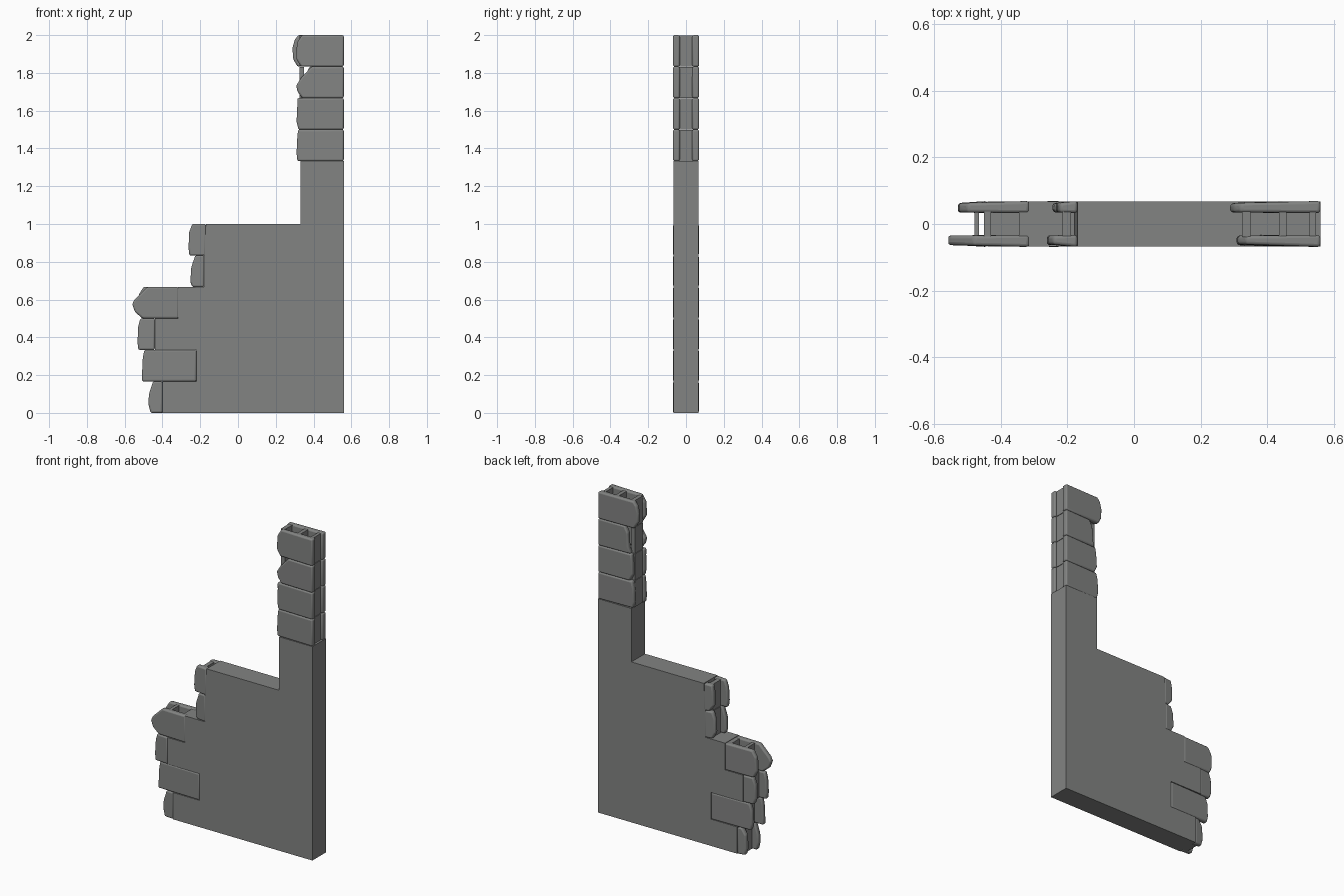
import bpy, bmesh, random

if "Cube" in bpy.data.objects:
    bpy.data.objects.remove(bpy.data.objects["Cube"])

random.seed(4)
H = 1 / 6          # height of one course
YO, YI = 0.068, 0.033   # outer and inner face of the block shells

grey = bpy.data.materials.new("concrete_grey")
grey.diffuse_color = (0.225, 0.23, 0.225, 1)
grey.use_nodes = True
grey.node_tree.nodes["Principled BSDF"].inputs["Base Color"].default_value = grey.diffuse_color


def prism(name, pts, y0, y1):
    """Extrude an x-z outline from y0 to y1."""
    bm = bmesh.new()
    a = [bm.verts.new((x, y0, z)) for x, z in pts]
    b = [bm.verts.new((x, y1, z)) for x, z in pts]
    bm.faces.new(a)
    bm.faces.new(b[::-1])
    n = len(pts)
    for i in range(n):
        bm.faces.new((a[i], b[i], b[(i + 1) % n], a[(i + 1) % n]))
    bmesh.ops.recalc_face_normals(bm, faces=bm.faces)
    me = bpy.data.meshes.new(name)
    bm.to_mesh(me)
    bm.free()
    me.materials.append(grey)
    ob = bpy.data.objects.new(name, me)
    bpy.context.collection.objects.link(ob)
    return ob


def shell(name, course, right, left, side):
    """Block side with a straight right end and a chipped left end.
    left lists (x, height fraction) from bottom to top."""
    z0 = course * H
    pts = [(right, z0), (right, z0 + H)] + [(x, z0 + f * H) for x, f in reversed(left)]
    outer = side * (YO + 0.001)
    ob = prism(name, pts, min(outer, side * YI), max(outer, side * YI))
    # pull the broken end in a little from the faces
    for v in ob.data.vertices:
        if v.co.x < right - 0.02:
            k = 0.008 if abs(v.co.y) > 0.05 else -0.002
            v.co.y -= side * k * random.uniform(0.5, 1)
    m = ob.modifiers.new("worn_edges", "BEVEL")
    m.width, m.segments = 0.009, 3
    m.limit_method, m.angle_limit = "ANGLE", 0.4
    bpy.ops.object.select_all(action="DESELECT")
    ob.select_set(True)
    bpy.context.view_layer.objects.active = ob
    bpy.ops.object.shade_smooth_by_angle(angle=0.7)


def end(x, lo=0.015, hi=0.015, a=0.25, b=0.75):
    """Simple chipped end: furthest at x between heights a and b."""
    return [(x + lo, 0), (x, a), (x + 0.004, b), (x + hi, 1)]


# solid stepped wall
prism("wall_body", [
    (-0.40, 0), (0.56, 0), (0.56, 8 * H), (0.33, 8 * H), (0.33, 1), (-0.17, 1),
    (-0.18, 5 * H), (-0.18, 4 * H), (-0.317, 4 * H), (-0.317, 3 * H),
    (-0.44, 3 * H), (-0.44, 2 * H), (-0.22, 2 * H), (-0.22, H), (-0.40, H)], -YO + 0.001, YO - 0.001)

# broken hollow blocks: course, right end, front end, back end, web spans
blocks = [
    (0, -0.40, end(-0.475, 0.012, 0.025, 0.3, 0.6), end(-0.46, 0.01, 0.03), [(-0.43, -0.395)]),
    (1, -0.22, end(-0.508, 0.0, 0.012), end(-0.50, 0.01, 0.02),
     [(-0.45, -0.43), (-0.345, -0.325), (-0.24, -0.215)]),
    (2, -0.44, end(-0.532, 0.004, 0.015), end(-0.525, 0.015, 0.02), [(-0.48, -0.465)]),
    (3, -0.315, [(-0.505, 0), (-0.545, 0.2), (-0.56, 0.45), (-0.548, 0.6), (-0.48, 1)],
     end(-0.53, 0.02, 0.03), [(-0.45, -0.43), (-0.345, -0.312)]),
    (4, -0.178, end(-0.252, 0.01, 0.025, 0.15, 0.6), end(-0.245, 0.02, 0.02), [(-0.215, -0.19)]),
    (5, -0.17, end(-0.262, 0.004, 0.02), end(-0.235, 0.03, 0.012), [(-0.215, -0.19)]),
    (8, 0.56, end(0.31, 0.004, 0.008), end(0.315, 0.01, 0.015), None),
    (9, 0.56, end(0.31, 0.01, 0.004), end(0.325, 0.02, 0.01), None),
    (10, 0.56, [(0.34, 0), (0.315, 0.2), (0.308, 0.4), (0.335, 0.65), (0.39, 1)],
     end(0.355, -0.015, 0.025), None),
    (11, 0.56, end(0.308, 0.025, 0.03), [(0.315, 0), (0.291, 0.25), (0.289, 0.6), (0.3, 0.85), (0.32, 1)], None),
]
for c, right, front, back, webs in blocks:
    shell(f"block_front_{c}", c, right, front, -1)
    shell(f"block_back_{c}", c, right, back, 1)
    for i, (x0, x1) in enumerate(webs or [(0.325, 0.35), (0.435, 0.458), (0.527, 0.547)]):
        z0, z1 = c * H, (c + 1) * H - 0.003
        prism(f"block_web_{c}_{i}", [(x0, z0), (x1, z0), (x1, z1), (x0, z1)],
              -YI - 0.006, YI + 0.006)
